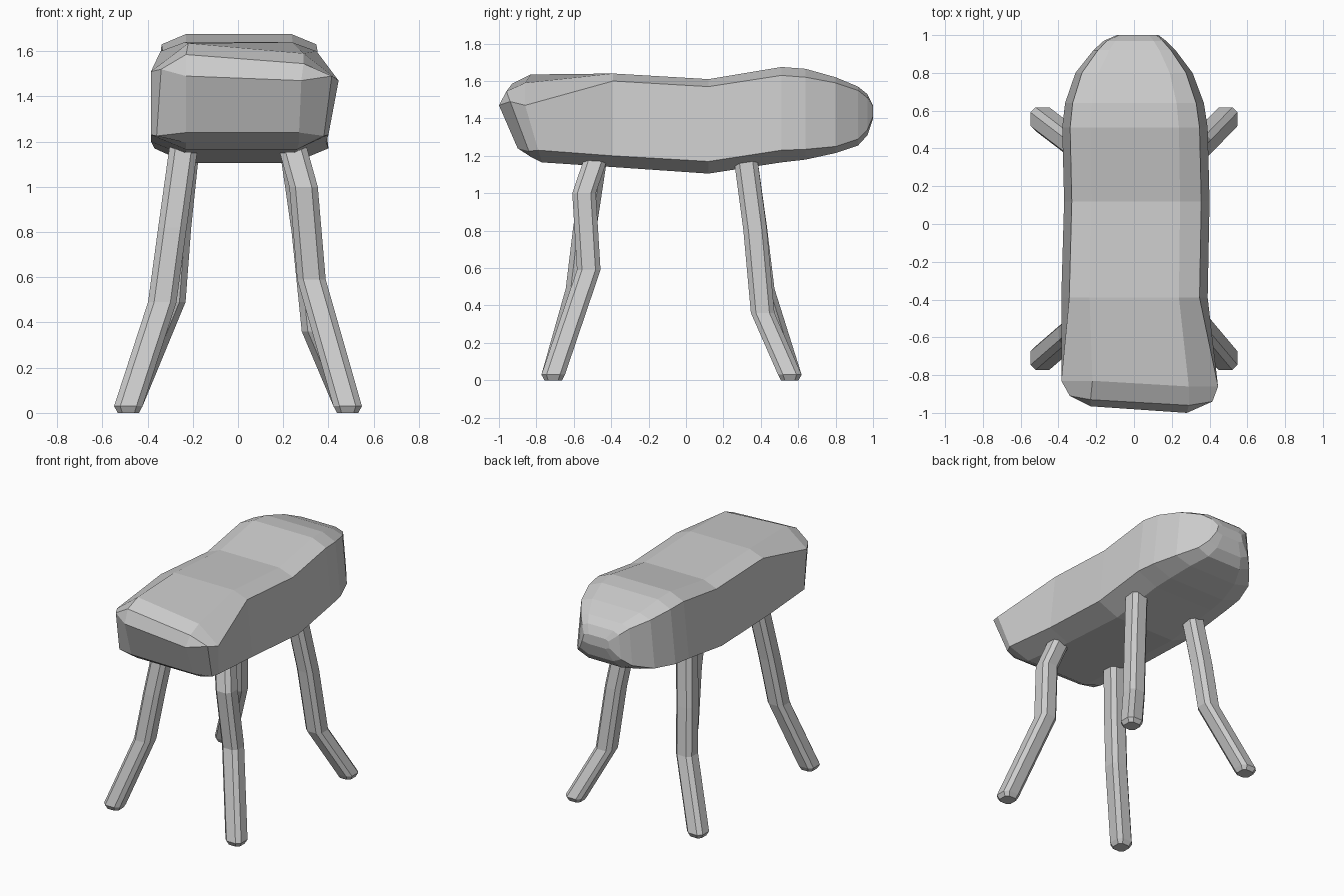
import bpy, bmesh


def loft(name, rings):
    """Skin equal-sized rings of points into a closed flat-shaded mesh."""
    bm = bmesh.new()
    loops = [[bm.verts.new(p) for p in ring] for ring in rings]
    n = len(loops[0])
    for a, b in zip(loops, loops[1:]):
        for i in range(n):
            j = (i + 1) % n
            bm.faces.new((a[i], a[j], b[j], b[i]))
    bm.faces.new(loops[0])
    bm.faces.new(loops[-1])
    bmesh.ops.remove_doubles(bm, verts=bm.verts, dist=0.002)
    bmesh.ops.recalc_face_normals(bm, faces=bm.faces)
    mesh = bpy.data.meshes.new(name)
    bm.to_mesh(mesh)
    bm.free()
    obj = bpy.data.objects.new(name, mesh)
    bpy.context.collection.objects.link(obj)
    return obj


def body_ring(y, xl, xr, zt, zu, zl, zb):
    """Eight-sided body section: flat top and bottom, slightly leaning sides."""
    f, u = 0.61, 0.89
    return [(xl * f, y, zt), (xr * f, y, zt), (xr * u, y, zu), (xr, y, zl),
            (xr * f, y, zb), (xl * f, y, zb), (xl, y, zl), (xl * u, y, zu)]


# Skewed blunt front end: nose face, bevel ring, shoulder ring
tl, tr, br, bl = (-.23, -.965, 1.49), (.28, -1, 1.47), (.27, -.9, 1.24), (-.23, -.89, 1.24)
front = [
    [tl, tr, tr, br, br, bl, bl, tl],
    [(-.23, -.93, 1.585), (.29, -.96, 1.545), (.415, -.94, 1.49), (.38, -.84, 1.225),
     (.27, -.83, 1.195), (-.23, -.83, 1.195), (-.36, -.84, 1.225), (-.34, -.91, 1.52)],
    [(-.22, -.83, 1.635), (.29, -.86, 1.59), (.445, -.86, 1.47), (.40, -.79, 1.23),
     (.26, -.77, 1.165), (-.23, -.77, 1.165), (-.385, -.80, 1.23), (-.385, -.83, 1.51)],
]

# Middle sections and rounded back end: y, left, right, four heights
sections = [
    (-.39, -.385, .39, 1.64, 1.60, 1.20, 1.14),
    (.12, -.37, .40, 1.61, 1.57, 1.17, 1.105),
    (.51, -.38, .39, 1.675, 1.63, 1.23, 1.165),
    (.64, -.365, .37, 1.665, 1.62, 1.235, 1.18),
    (.80, -.31, .31, 1.62, 1.59, 1.25, 1.215),
    (.92, -.215, .22, 1.57, 1.55, 1.29, 1.255),
    (.97, -.16, .17, 1.53, 1.51, 1.34, 1.31),
    (1.0, -.09, .13, 1.47, 1.46, 1.41, 1.40),
]
loft("body", front + [body_ring(*s) for s in sections])


# Legs: chamfered square bars bent along a path, with a small bevel at the foot
def leg(name, path):
    def ring(x, y, z, s=1.0):
        h, c = 0.063 * s, 0.036 * s
        return [(x + a, y + b, z) for a, b in
                ((h, -c), (h, c), (c, h), (-c, h), (-h, c), (-h, -c), (-c, -h), (c, -h))]
    x, y, _ = path[0]
    loft(name, [ring(x, y, 0, 0.75)] + [ring(*p) for p in path])


leg("front_right_leg", [(.485, -.71, .03), (.325, -.52, .59), (.29, -.545, 1.0), (.22, -.46, 1.25)])
leg("front_left_leg", [(-.485, -.71, .03), (-.335, -.58, .49), (-.29, -.54, .82), (-.23, -.475, 1.25)])
leg("back_right_leg", [(.485, .555, .03), (.345, .41, .36), (.30, .37, .80), (.235, .31, 1.25)])
leg("back_left_leg", [(-.485, .555, .03), (-.295, .41, .49), (-.27, .37, .82), (-.225, .31, 1.25)])
